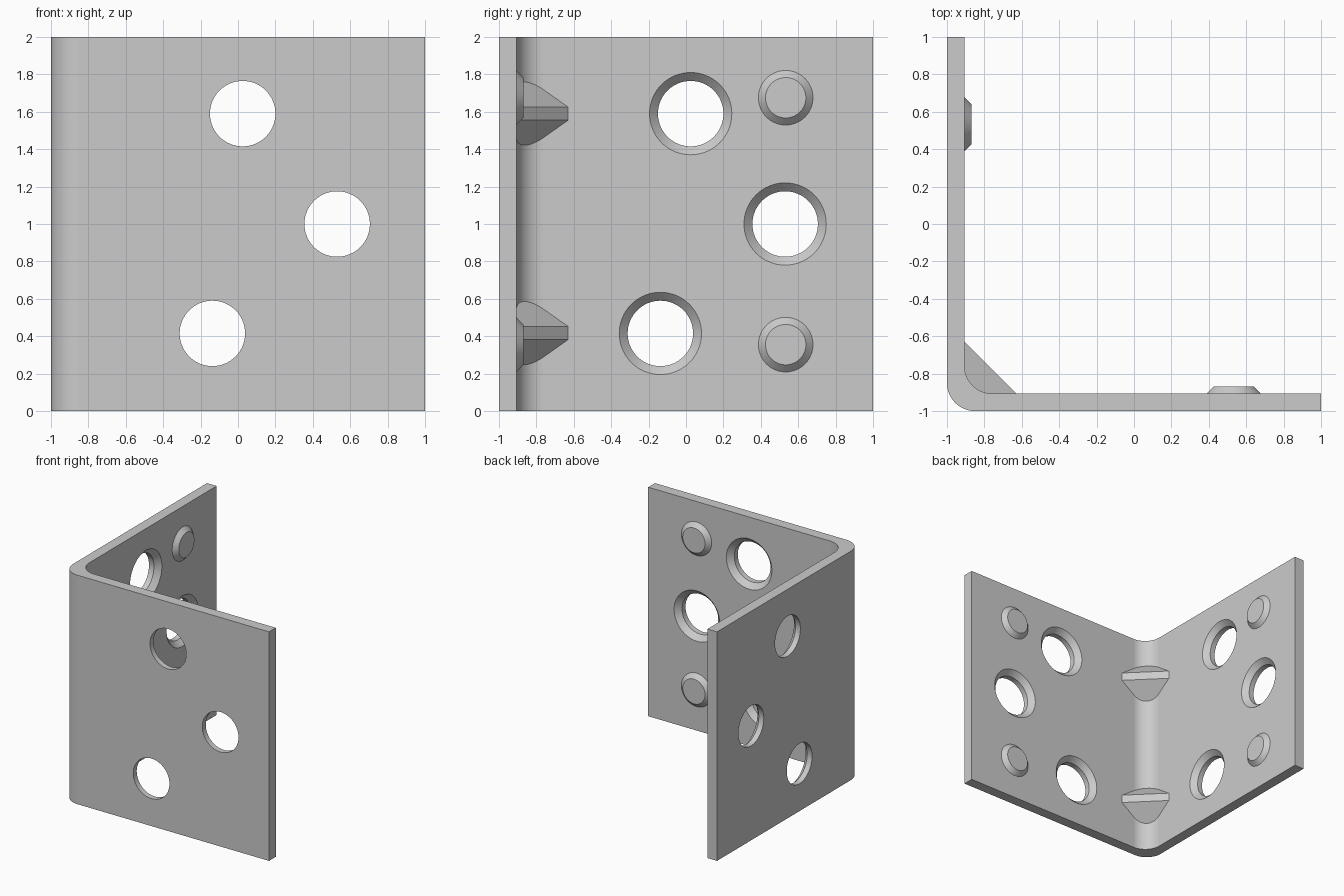
import bpy, bmesh
from math import sin, cos, pi, radians
from mathutils import Vector

INNER = -0.907          # inside face of both walls
RADIUS = 0.15           # bend radius, inside and outside

if "Cube" in bpy.data.objects:
    bpy.data.objects.remove(bpy.data.objects["Cube"])

steel = bpy.data.materials.new("plain grey metal")
steel.use_nodes = True
grey = (0.6, 0.6, 0.6, 1)
steel.diffuse_color = grey
steel.node_tree.nodes["Principled BSDF"].inputs["Base Color"].default_value = grey


def finish(bm, name):
    bmesh.ops.recalc_face_normals(bm, faces=bm.faces)
    mesh = bpy.data.meshes.new(name)
    bm.to_mesh(mesh)
    bm.free()
    mesh.materials.append(steel)
    obj = bpy.data.objects.new(name, mesh)
    bpy.context.collection.objects.link(obj)
    return obj


def smooth(obj):
    bpy.ops.object.select_all(action="DESELECT")
    obj.select_set(True)
    bpy.context.view_layer.objects.active = obj
    bpy.ops.object.shade_smooth_by_angle(angle=radians(30))


def bend(corner, steps=16):
    """Quarter arc rounding the corner where both walls meet."""
    c = corner + RADIUS
    angles = [pi + pi / 2 * i / steps for i in range(steps + 1)]
    return [(c + RADIUS * cos(a), c + RADIUS * sin(a)) for a in angles]


def turned(bm, profile, u, z, side, n=64):
    """Solid of (radius, height) rings standing on the back or side wall."""
    rings = []
    for r, h in profile:
        ring = []
        for i in range(n):
            a = 2 * pi * i / n
            along, off = u + r * cos(a), INNER + h
            xy = (off, along) if side else (along, off)
            ring.append(bm.verts.new((*xy, z + r * sin(a))))
        rings.append(ring)
    for low, high in zip(rings, rings[1:]):
        for i in range(n):
            j = (i + 1) % n
            bm.faces.new((low[i], low[j], high[j], high[i]))
    bm.faces.new(rings[0])
    bm.faces.new(rings[-1])


# Bent plate: L profile extruded upwards
outline = [(-1, 1)] + bend(-1) + [(1, -1), (1, INNER)] + bend(INNER)[::-1] + [(INNER, 1)]
bm = bmesh.new()
base = bm.faces.new([bm.verts.new((x, y, 0)) for x, y in outline])
top = bmesh.ops.extrude_face_region(bm, geom=[base])["geom"]
bmesh.ops.translate(bm, vec=(0, 0, 2), verts=[v for v in top if isinstance(v, bmesh.types.BMVert)])
plate = finish(bm, "bent_plate")

# Countersunk screw holes, three in each wall
bm = bmesh.new()
for side in (False, True):
    for u, z in ((0.025, 1.59), (0.53, 1.0), (-0.137, 0.415)):
        turned(bm, [(0.175, -0.2), (0.175, -0.045), (0.24, 0.02)], u, z, side)
cutter = finish(bm, "hole_cutter")
cutter.hide_render = True
cut = plate.modifiers.new("holes", "BOOLEAN")
cut.operation = "DIFFERENCE"
cut.solver = "EXACT"
cut.object = cutter
bpy.context.view_layer.objects.active = plate
bpy.ops.object.modifier_apply(modifier=cut.name)
bpy.data.objects.remove(cutter)
smooth(plate)
weighted = plate.modifiers.new("even shading", "WEIGHTED_NORMAL")
weighted.keep_sharp = True

# Tapered studs, two on each wall
for side, wall in ((False, "front"), (True, "side")):
    for level, z in (("lower", 0.355), ("upper", 1.675)):
        bm = bmesh.new()
        turned(bm, [(0.146, -0.01), (0.146, 0), (0.108, 0.037)], 0.533, z, side)
        smooth(finish(bm, f"{wall}_{level}_stud"))

# Corner gussets: wedges that thicken towards the bend
for level, z in (("lower", 0.417), ("upper", 1.59)):
    w = INNER - 0.005
    reach = -1.537 - w
    depth = (-1.537 - 2 * w) / 2 ** 0.5
    plan = [((w, reach), 0.035), ((w, w), 0.035 + depth), ((reach, w), 0.035)]
    bm = bmesh.new()
    low, high = [[bm.verts.new(Vector((x, y, z + s * t))) for (x, y), t in plan] for s in (-1, 1)]
    bm.faces.new(low)
    bm.faces.new(high)
    for i in range(3):
        j = (i + 1) % 3
        bm.faces.new((low[i], low[j], high[j], high[i]))
    finish(bm, f"{level}_gusset")
